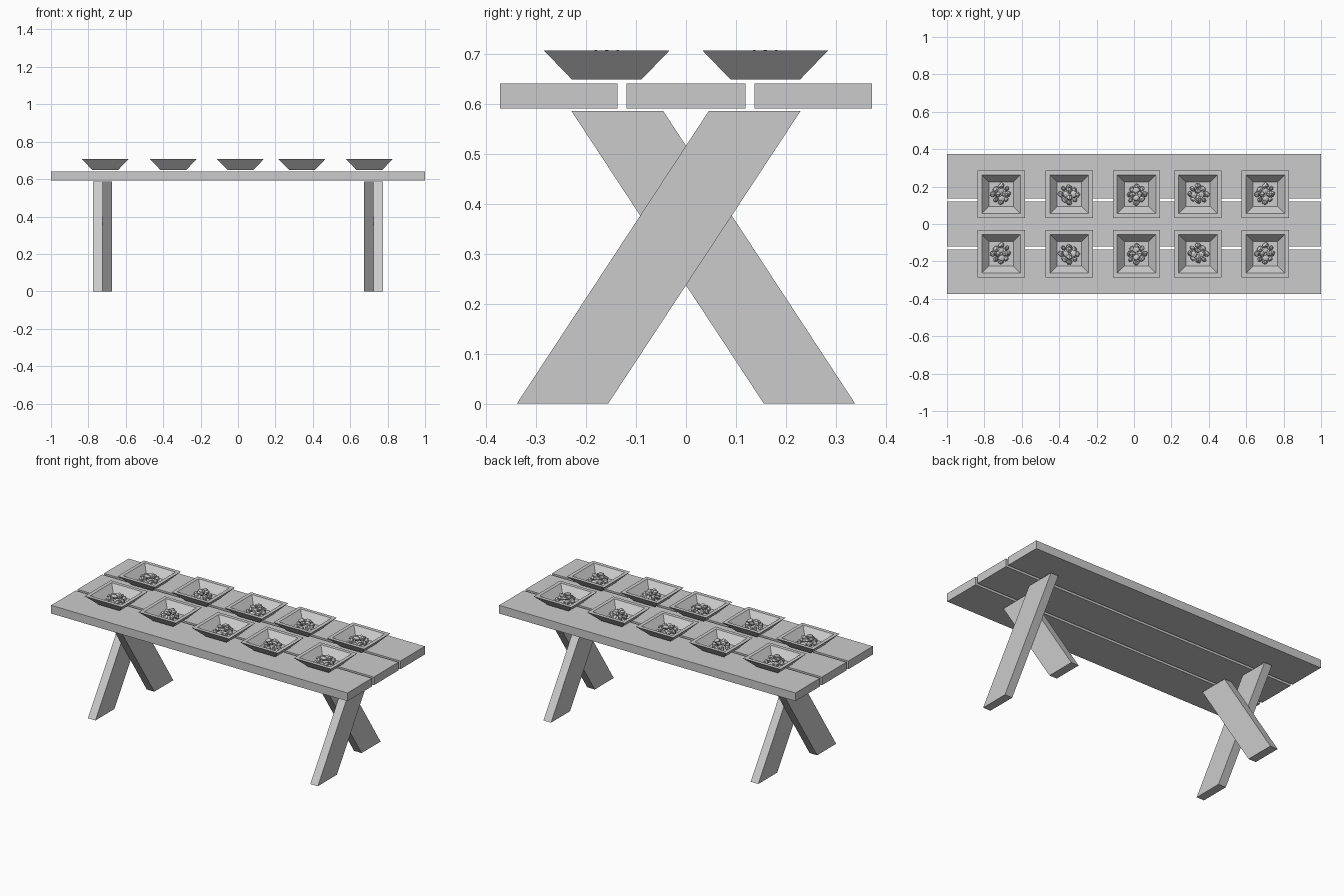
import bpy
import bmesh
import random
from math import pi
from mathutils import Matrix, Vector

cube = bpy.data.objects.get("Cube")
if cube:
    bpy.data.objects.remove(cube, do_unlink=True)

GREY = (0.6, 0.6, 0.6, 1.0)
grey = bpy.data.materials.new("plain_grey")
grey.use_nodes = True
grey.diffuse_color = GREY
grey.node_tree.nodes["Principled BSDF"].inputs["Base Color"].default_value = GREY


def add_object(name, mesh, location=(0, 0, 0), turn=0.0):
    obj = bpy.data.objects.new(name, mesh)
    obj.location = location
    obj.rotation_euler.z = turn
    bpy.context.collection.objects.link(obj)
    return obj


def finish_mesh(name, bm):
    bmesh.ops.recalc_face_normals(bm, faces=bm.faces)
    mesh = bpy.data.meshes.new(name)
    bm.to_mesh(mesh)
    bm.free()
    mesh.materials.append(grey)
    return mesh


def prism(name, profile, x0, x1):
    """Extrude a (y, z) profile from x0 to x1."""
    bm = bmesh.new()
    face = bm.faces.new([bm.verts.new((x0, y, z)) for y, z in profile])
    new = bmesh.ops.extrude_face_region(bm, geom=[face])["geom"]
    moved = [v for v in new if isinstance(v, bmesh.types.BMVert)]
    bmesh.ops.translate(bm, verts=moved, vec=(x1 - x0, 0, 0))
    return add_object(name, finish_mesh(name, bm))


# Table top: three planks with narrow gaps
for label, y0, y1 in (("front", -0.373, -0.137), ("middle", -0.119, 0.119),
                      ("back", 0.137, 0.373)):
    prism(label + "_plank", [(y0, 0.592), (y1, 0.592), (y1, 0.642), (y0, 0.642)], -1, 1)

# Crossed legs: outer one leans back, inner one leans forward
LEG = [(-0.339, 0), (-0.156, 0), (0.23, 0.587), (0.046, 0.587)]
for label, side in (("left", 1), ("right", -1)):
    prism(label + "_outer_leg", LEG, side * 0.725, side * 0.776)
    prism(label + "_inner_leg", [(-y, z) for y, z in LEG], side * 0.674, side * 0.725)


# Square tray: nested square rings from the base, over the rim, to the floor
def tray_mesh():
    bm = bmesh.new()
    rings = []
    for half, z in ((0.07, 0), (0.126, 0.058), (0.104, 0.058), (0.065, 0.012)):
        rings.append([bm.verts.new((sx * half, sy * half, z))
                      for sx, sy in ((-1, -1), (1, -1), (1, 1), (-1, 1))])
    for low, high in zip(rings, rings[1:]):
        for i in range(4):
            j = (i + 1) % 4
            bm.faces.new((low[i], low[j], high[j], high[i]))
    bm.faces.new(rings[0])
    bm.faces.new(rings[-1])
    return finish_mesh("tray", bm)


# Pile of rough angular stones: a ring of stones under a smaller upper group
def stones_mesh():
    rng = random.Random(7)
    bm = bmesh.new()
    for count, radius, z in ((8, 0.043, 0.024), (4, 0.022, 0.043)):
        for i in range(count):
            spot = Matrix.Rotation(2 * pi * i / count, 4, "Z") @ Vector(
                (radius * rng.uniform(0.8, 1.15), 0, z + rng.uniform(-0.004, 0.007)))
            spin = Matrix.Rotation(rng.uniform(0, pi), 4, Vector(
                (rng.uniform(-1, 1), rng.uniform(-1, 1), 1)))
            shape = Matrix.Diagonal((rng.uniform(0.9, 1.3), 0.9, 0.75, 1))
            stone = bmesh.ops.create_icosphere(
                bm, subdivisions=1, radius=0.018,
                matrix=Matrix.Translation(spot) @ spin @ shape)["verts"]
            for v in stone:
                v.co += (v.co - spot) * rng.uniform(-0.25, 0.25)
    return finish_mesh("stones", bm)


tray, stones = tray_mesh(), stones_mesh()
for row, y in (("front", -0.159), ("back", 0.159)):
    for i, x in enumerate((-0.71, -0.346, 0.013, 0.342, 0.702)):
        add_object(f"{row}_tray_{i + 1}", tray, (x, y, 0.65))
        add_object(f"{row}_stones_{i + 1}", stones, (x, y, 0.65), i * pi / 2)
